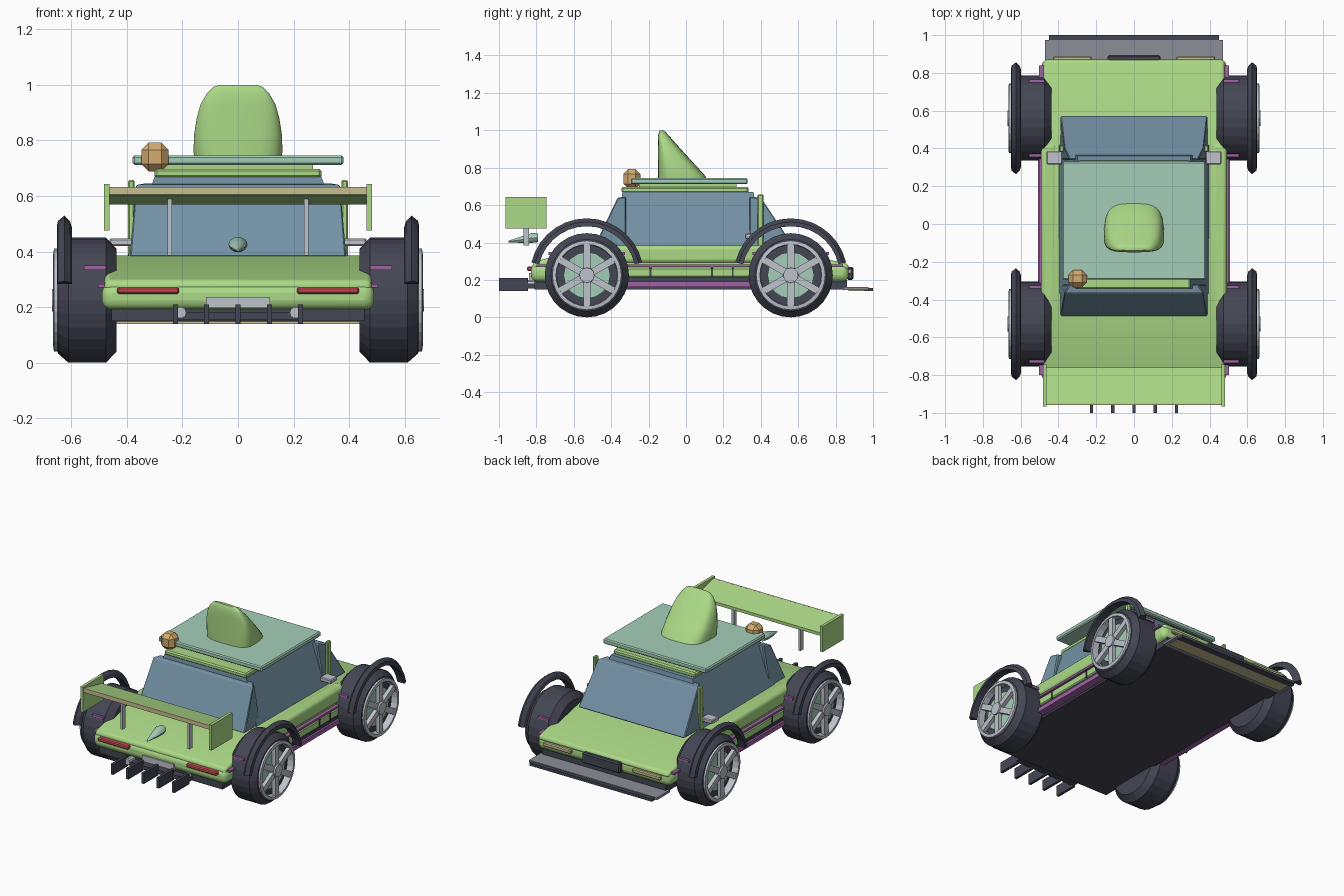
import bpy, bmesh, math
from mathutils import Vector, Matrix

if "Cube" in bpy.data.objects:
    bpy.data.objects.remove(bpy.data.objects["Cube"])


def material(name, rgb):
    lin = [((c / 255 + 0.055) / 1.055) ** 2.4 for c in rgb]
    m = bpy.data.materials.new(name)
    m.diffuse_color = (*lin, 1)
    m.use_nodes = True
    m.node_tree.nodes["Principled BSDF"].inputs["Base Color"].default_value = m.diffuse_color
    return m


GREEN = material("leaf green", (172, 218, 135))
TEAL = material("pale teal", (165, 206, 185))
BLUE = material("window blue", (116, 146, 165))
DARK = material("charcoal", (68, 70, 84))
GREY = material("light grey", (190, 195, 204))
MID = material("mid grey", (140, 143, 152))
RED = material("tail red", (205, 78, 86))
PURPLE = material("purple", (160, 100, 165))
BEIGE = material("beige", (200, 190, 145))
ORANGE = material("sand orange", (212, 172, 112))


def mesh(name, verts, faces, mat, bevel=0, segs=1, smooth=False):
    bm = bmesh.new()
    vs = [bm.verts.new(v) for v in verts]
    for f in faces:
        bm.faces.new([vs[i] for i in f])
    bmesh.ops.recalc_face_normals(bm, faces=bm.faces)
    me = bpy.data.meshes.new(name)
    bm.to_mesh(me)
    bm.free()
    ob = bpy.data.objects.new(name, me)
    bpy.context.collection.objects.link(ob)
    me.materials.append(mat)
    if bevel:
        b = ob.modifiers.new("bevel", 'BEVEL')
        b.width, b.segments, b.limit_method = bevel, segs, 'ANGLE'
    if smooth:
        bpy.ops.object.select_all(action='DESELECT')
        bpy.context.view_layer.objects.active = ob
        ob.select_set(True)
        bpy.ops.object.shade_smooth_by_angle(angle=math.radians(40))
    return ob


def loft(name, rings, mat, closed=False, **kw):
    """Skin equal-length rings, capping both ends unless the loop is closed."""
    n, m = len(rings[0]), len(rings)
    faces = [(r * n + i, r * n + (i + 1) % n, (r + 1) % m * n + (i + 1) % n, (r + 1) % m * n + i)
             for r in range(m if closed else m - 1) for i in range(n)]
    if not closed:
        faces += [tuple(range(n)), tuple(range((m - 1) * n, m * n))]
    return mesh(name, [v for r in rings for v in r], faces, mat, **kw)


def prism(name, profile, x0, x1, mat, **kw):
    return loft(name, [[(x, y, z) for y, z in profile] for x in (x0, x1)], mat, **kw)


def box(name, x, y, z, mat, **kw):
    return prism(name, [(y[0], z[0]), (y[1], z[0]), (y[1], z[1]), (y[0], z[1])], x[0], x[1], mat, **kw)


def sides(s, a, b):
    return (s * a, s * b)


def lathe(name, profile, s, cy, mat, n=28, cz=0.225, closed=False, **kw):
    rings = [[(s * x, cy + r * math.sin(2 * math.pi * i / n), cz + r * math.cos(2 * math.pi * i / n))
              for i in range(n)] for x, r in profile]
    return loft(name, rings, mat, closed=closed, **kw)


# Body shell and floor
prism("lower_body", [(-.83, .19), (.87, .19), (.87, .285), (-.83, .285)], -.49, .49, GREEN,
      bevel=.035, segs=3, smooth=True)
prism("upper_body", [(-.82, .25), (.87, .25), (.87, .285), (.43, .38), (-.48, .385), (-.82, .295)],
      -.48, .48, GREEN, bevel=.02, segs=3, smooth=True)
box("floor", (-.455, .455), (-.81, .86), (.15, .2), DARK)

# Cabin glass
loft("cabin", [[(-w, y0, z), (w, y0, z), (w, y1, z), (-w, y1, z)]
               for w, y0, y1, z in ((.4, -.37, .42, .37), (.3, -.34, .36, .67))], BLUE)
for name, a, b, c in (("windshield", .575, .40, .34), ("rear_window", -.49, -.365, -.32)):
    loft(name, [[(-.39, a, .38), (.39, a, .38), (.39, c, .38), (-.39, c, .38)],
                [(-.37, b, .64), (.37, b, .64), (.34, c, .645), (-.34, c, .645)]], BLUE, bevel=.006)

# Roof layers
box("roof_slab", (-.30, .30), (-.345, .335), (.665, .697), GREEN, bevel=.008)
box("roof_spacer", (-.27, .27), (-.25, .27), (.69, .715), GREEN)
box("roof_plate", (-.38, .38), (-.295, .33), (.712, .745), TEAL, bevel=.007)
box("roof_beacon", (-.348, -.25), (-.335, -.243), (.688, .792), ORANGE, bevel=.026)

# Roof scoop, rounded sections with an upright rear face
scoop = []
for z, w, y1 in ((.70, .162, .135), (.76, .17, .10), (.82, .168, .045), (.88, .158, -.01),
                 (.93, .143, -.055), (.97, .118, -.09), (.992, .095, -.11), (1.0, .07, -.12)):
    y0 = -.15 if z < .98 else -.15 + (z - .98) * .5
    ring = []
    for i in range(24):
        t = 2 * math.pi * i / 24
        c, s = math.cos(t), math.sin(t)
        px = math.copysign(abs(c) ** .6, c)
        py = math.copysign(abs(s) ** .6, s)
        taper = 1 - .14 * (py + 1) / 2
        ring.append((w * px * taper, (y0 + y1) / 2 + (y1 - y0) / 2 * py, z))
    scoop.append(ring)
loft("roof_scoop", scoop, GREEN, smooth=True)

# Rear wing
prism("wing_blade", [(-.95, .603), (-.76, .57), (-.76, .59), (-.95, .633)], -.47, .47, GREEN)
box("wing_edge", (-.465, .465), (-.957, -.949), (.605, .633), BEIGE)

# Tail fin drop
loft("tail_drop", [[(w * math.cos(t * math.pi / 5), y, z + h * math.sin(t * math.pi / 5)) for t in range(10)]
                   for y, z, w, h in ((-.95, .405, .006, .004), (-.88, .415, .025, .018),
                                      (-.82, .425, .035, .028), (-.79, .425, .026, .024))], TEAL, smooth=True)

# Rear bumper details
box("rear_plate", (-.115, .115), (-.84, -.82), (.197, .237), GREY)
for i in range(5):
    x = -.225 + i * .1125
    box("diffuser_fin", (x - .009, x + .009), (-1.0, -.845), (.14, .21), DARK)
box("diffuser_mount", (-.234, .234), (-.86, -.80), (.155, .18), DARK)

# Front nose details
box("grille", (-.14, .14), (.86, .895), (.2, .27), DARK, bevel=.008)
box("splitter", (-.47, .47), (.84, .975), (.147, .162), MID)
box("splitter_lip", (-.45, .45), (.955, 1.0), (.14, .158), DARK)
box("splitter_base", (-.44, .44), (.87, .96), (.14, .148), BEIGE)

for s in (-1, 1):
    # Wing supports
    box("wing_end_plate", sides(s, .463, .482), (-.965, -.745), (.475, .643), GREEN)
    box("wing_strut", sides(s, .237, .253), (-.87, -.84), (.385, .6), GREY)
    # Lights and exhausts
    box("tail_light", sides(s, .212, .436), (-.85, -.815), (.248, .272), RED, bevel=.006)
    box("headlight", sides(s, .225, .43), (.85, .888), (.23, .258), BEIGE, bevel=.006)
    ex = [[(s * .207 + .021 * math.cos(k * math.pi / 5), y, .18 + .021 * math.sin(k * math.pi / 5))
           for k in range(10)] for y in (-.87, -.79)]
    loft("exhaust", ex, GREY)
    # Side shoulders, sills and trim
    box("shoulder", sides(s, .41, .492), (-.48, .43), (.29, .385), GREEN, bevel=.022, segs=3, smooth=True)
    box("side_rail", sides(s, .46, .5), (-.34, .38), (.21, .268), GREEN, bevel=.01)
    box("trim_line", sides(s, .46, .503), (-.80, .84), (.27, .283), PURPLE)
    box("sill", sides(s, .44, .508), (-.34, .38), (.163, .192), PURPLE)
    box("sill_shadow", sides(s, .44, .495), (-.36, .4), (.19, .212), DARK)
    for y in (-.19, .14, .25):
        box("rail_clip", sides(s, .49, .504), (y - .005, y + .005), (.212, .268), DARK)
    # Mirrors and pillars
    box("mirror", sides(s, .38, .462), (.315, .385), (.42, .447), GREY, bevel=.005)
    box("pillar", sides(s, .372, .395), (.382, .415), (.37, .657), GREEN, bevel=.005)

    for cy in (-.53, .56):
        # Tyre, rim and hub
        lathe("tyre", [(.437, .12), (.437, .185), (.475, .225), (.61, .225), (.648, .192),
                       (.65, .18), (.612, .172), (.612, .02)], s, cy, DARK)
        lathe("rim", [(.62, .185), (.662, .185), (.665, .165), (.62, .162)], s, cy, GREY, closed=True)
        lathe("brake_disc", [(.605, .125), (.63, .125)], s, cy, TEAL, n=16)
        lathe("hub", [(.61, .045), (.67, .04)], s, cy, GREY, n=12)
        for k in range(6):
            ob = box("spoke", sides(s, .635, .66), (-.019, .019), (.02, .172), GREY)
            ob.data.transform(Matrix.Translation((0, cy, .225)) @ Matrix.Rotation(k * math.pi / 3, 4, 'X'))
        # Wheel arch flare with a peaked outer edge
        arch = []
        for k in range(15):
            t = math.radians(13 + 154 * k / 14)
            arch.append([(s * x, cy + r * math.cos(t), .225 + r * math.sin(t))
                         for x, r in ((.598, .262), (.605, .285), (.625, .304), (.648, .285), (.652, .262))])
        loft("wheel_arch", arch, DARK)
        # Small purple tabs on the tread
        for d in (-.197, .197):
            box("tread_tab", sides(s, .475, .555), (cy + d - .008, cy + d + .008), (.334, .35), PURPLE)
